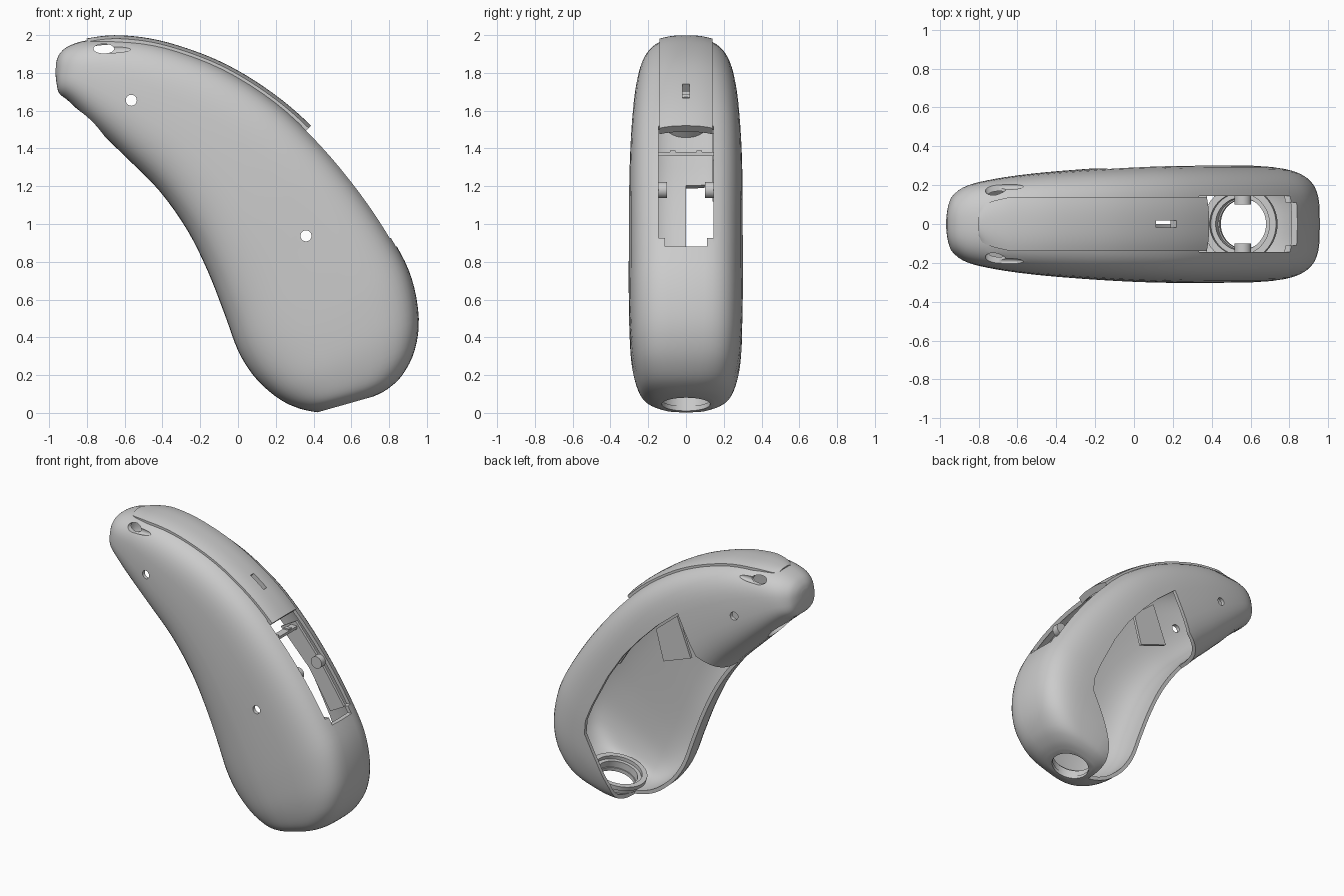
import bpy, bmesh, math
from mathutils import Vector

if "Cube" in bpy.data.objects:
    bpy.data.objects.remove(bpy.data.objects["Cube"])

# ---------- helpers ----------
def loft(name, rings):
    """Skin closed rings of points and cap both ends."""
    bm = bmesh.new()
    vs = [[bm.verts.new(p) for p in r] for r in rings]
    n = len(rings[0])
    for a, b in zip(vs, vs[1:]):
        for i in range(n):
            bm.faces.new((a[i], a[(i + 1) % n], b[(i + 1) % n], b[i]))
    bm.faces.new(vs[0])
    bm.faces.new(vs[-1])
    bmesh.ops.recalc_face_normals(bm, faces=bm.faces)
    me = bpy.data.meshes.new(name)
    bm.to_mesh(me)
    bm.free()
    ob = bpy.data.objects.new(name, me)
    bpy.context.collection.objects.link(ob)
    return ob

def prism(name, pts, y0, y1):
    """Polygon in the xz plane, extruded along y."""
    return loft(name, [[(x, y, z) for x, z in pts] for y in (y0, y1)])

def cylinder(name, loc, r, depth, rot=(0, 0, 0), scale=(1, 1, 1)):
    bpy.ops.mesh.primitive_cylinder_add(vertices=48, radius=r, depth=depth, location=loc, rotation=rot)
    ob = bpy.context.object
    ob.name, ob.scale = name, scale
    return ob

def box(name, loc, size, ry=0):
    bpy.ops.mesh.primitive_cube_add(size=1, location=loc, rotation=(0, ry, 0))
    ob = bpy.context.object
    ob.name, ob.scale = name, size
    return ob

def apply(ob, mod):
    bpy.ops.object.select_all(action='DESELECT')
    bpy.context.view_layer.objects.active = ob
    ob.select_set(True)
    bpy.ops.object.modifier_apply(modifier=mod.name)

def cut(targets, cutter):
    for ob in targets:
        m = ob.modifiers.new("cut", 'BOOLEAN')
        m.operation, m.solver, m.object = 'DIFFERENCE', 'EXACT', cutter
        apply(ob, m)
    bpy.data.objects.remove(cutter)

def tube(name, loc, r_out, r_in, depth, ry):
    ob = cylinder(name, loc, r_out, depth, (0, ry, 0))
    cut([ob], cylinder("bore", loc, r_in, depth * 2, (0, ry, 0)))
    return ob

def spline(rows, t):
    """Catmull-Rom through rows of numbers."""
    i = min(int(t), len(rows) - 2)
    f = t - i
    p = [rows[max(0, min(len(rows) - 1, i + k))] for k in (-1, 0, 1, 2)]
    return [0.5 * (2 * b + (c - a) * f + (2 * a - 5 * b + 4 * c - d) * f * f
                   + (3 * b - a - 3 * c + d) * f ** 3) for a, b, c, d in zip(*p)]

# ---------- curved hollow body: outer x,z / inner x,z / half thickness ----------
S = [(-.962, 1.86, -.967, 1.80, .04), (-.945, 1.90, -.96, 1.74, .10),
     (-.90, 1.94, -.945, 1.69, .152), (-.80, 1.972, -.89, 1.645, .20),
     (-.62, 1.985, -.765, 1.52, .235), (-.38, 1.945, -.60, 1.36, .262),
     (-.08, 1.83, -.42, 1.18, .282), (.20, 1.65, -.27, .97, .295),
     (.435, 1.43, -.16, .75, .302), (.655, 1.165, -.07, .52, .303),
     (.83, .90, 0, .33, .303), (.92, .71, .08, .20, .30),
     (.957, .50, .17, .11, .29), (.935, .33, .25, .055, .268),
     (.87, .20, .32, .025, .238), (.79, .125, .37, .012, .195),
     (.72, .088, .42, .003, .145)]

def section(row, t, n=48):
    """Rounded section, flatter on the convex side of the middle stretch."""
    ax, az, bx, bz, h = row
    outer = 2.5 + 1.1 * max(0, min(1, (t - 3) / 4)) * max(0, min(1, (16 - t) / 3))
    pts = []
    for k in range(n):
        a = 2 * math.pi * k / n
        c, s = math.cos(a), math.sin(a)
        e = 2 / (outer if c > 0 else 2.8)
        u = math.copysign(abs(c) ** e, c)
        v = math.copysign(abs(s) ** e, s)
        pts.append(((ax + bx) / 2 + u * (ax - bx) / 2, v * h, (az + bz) / 2 + u * (az - bz) / 2))
    return pts

STEP = 4
body = loft("body_shell", [section(spline(S, i / STEP), i / STEP) for i in range((len(S) - 1) * STEP + 1)])
m = body.modifiers.new("wall", 'SOLIDIFY')
m.thickness, m.offset = .026, -1
apply(body, m)

# ---------- raised lid strip along the convex edge ----------
rings = []
N = 40
for i in range(N + 1):
    f = i / N
    t = 3 + f * 4.7
    x, z = spline(S, t)[:2]
    x2, z2 = spline(S, t + .02)[:2]
    nrm = Vector((z - z2, 0, x2 - x)).normalized()
    w = .14 * min(1, .5 + 1.1 * math.sqrt(f))
    top, bot = [], []
    for k in range(-6, 7):
        q = k / 6
        base = Vector((x, q * w, z))
        drop = .018 * abs(q) ** 2.5
        top.append(base + nrm * (.010 + .018 * f - drop))
        bot.append(base + nrm * (-.018 - drop))
    rings.append(top + bot[::-1])
lid = loft("lid_strip", rings)

# ---------- openings ----------
# missing rear half cover, split on the middle plane
cut([body], prism("rear_cut", [(-.13, 1.57), (.03, 1.44), (.17, 1.30), (.30, 1.15), (.42, .97),
                               (.55, .72), (.60, .60), (.61, .50), (.52, .32), (.44, .14), (.39, -.1),
                               (0, -.1), (-.8, .7), (-.6, 1.0), (-.425, 1.19), (-.27, 1.29)], 0, .6))
# window below the lid, with rounded lower corners
cut([body], prism("window_cut", [(.35, 1.54), (.25, 1.40), (.66, .92), (.95, .93), (.95, 1.3)], -.145, .145))
cut([body], prism("window_end_cut", [(.60, 1.0), (.66, .88), (.95, .88), (.95, 1.0)], -.11, .11))
# bottom port and tip port
BASE_RY, TIP_RY = -.27, .736
cut([body], cylinder("bottom_cut", (.57, 0, .045), .128, .2, (0, BASE_RY, 0)))
cut([body], cylinder("tip_cut", (-.78, 0, 1.535), .115, .2, (0, TIP_RY, 0)))
# lid slot, pin holes
cut([body, lid], box("slot_cut", (.155, 0, 1.69), (.13, .035, .16), .66))
for x, z in ((-.565, 1.655), (.36, .937)):
    cut([body], cylinder("pin_cut", (x, 0, z), .029, 1, (math.pi / 2, 0, 0)))
# side slots at the tip with a shallow scoop
for s in (-1, 1):
    cut([body], cylinder("vent_cut", (-.71, s * .2, 1.928), .025, .24, (math.pi / 2, 0, 0), (2.2, 1, 1)))
    bpy.ops.mesh.primitive_uv_sphere_add(segments=32, ring_count=16, radius=1, location=(-.67, s * .195, 1.928))
    scoop = bpy.context.object
    scoop.scale = (.105, .02, .025)
    cut([body], scoop)

# ---------- inner parts ----------
def along(x, z, ry, d):
    return (x + math.sin(ry) * d, 0, z + math.cos(ry) * d)

tube("bottom_collar_lower", along(.57, .045, BASE_RY, .05), .165, .135, .05, BASE_RY)
tube("bottom_collar_upper", along(.57, .045, BASE_RY, .085), .195, .16, .03, BASE_RY)
tube("tip_collar", along(-.78, 1.535, TIP_RY, .05), .14, .115, .06, TIP_RY)
for s, side in ((-1, "front"), (1, "rear")):
    cylinder("hinge_pin_" + side, (.56, s * .125, 1.18), .043, .05, (math.pi / 2, 0, 0))
    prism("window_rail_" + side, [(.36, 1.41), (.56, 1.17), (.75, .89), (.64, .83), (.47, 1.10), (.24, 1.34)],
          s * .148, s * .168)
    box("latch_tab_" + side, (.35, s * .07, 1.38), (.04, .03, .02))
box("latch_bar", (.35, 0, 1.37), (.05, .29, .02))
prism("inner_plate", [(.13, 1.34), (-.04, 1.48), (-.15, 1.2), (.07, 1.12)], .14, .16)

# ---------- shading ----------
for ob in list(bpy.context.scene.objects):
    bpy.ops.object.select_all(action='DESELECT')
    bpy.context.view_layer.objects.active = ob
    ob.select_set(True)
    bpy.ops.object.shade_smooth_by_angle(angle=math.radians(35))
